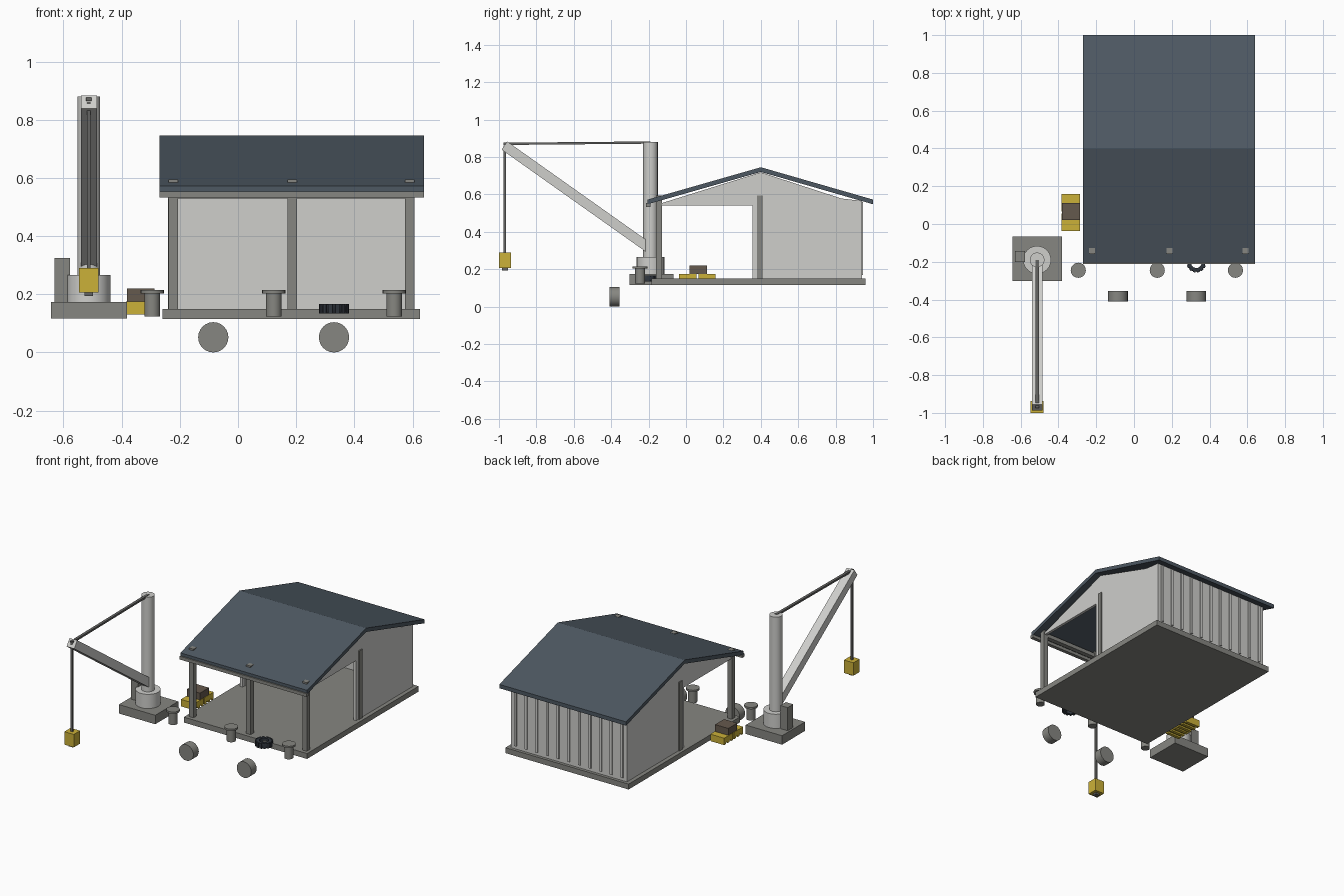
import bpy, bmesh, math
from mathutils import Vector

cube = bpy.data.objects.get("Cube")
if cube:
    bpy.data.objects.remove(cube)


def material(name, rgb):
    m = bpy.data.materials.new(name)
    m.use_nodes = True
    m.diffuse_color = (*rgb, 1)
    m.node_tree.nodes["Principled BSDF"].inputs["Base Color"].default_value = (*rgb, 1)
    return m


CONCRETE = material("concrete grey", (0.24, 0.24, 0.22))
PALE = material("pale grey", (0.62, 0.62, 0.60))
ROOF = material("slate blue", (0.075, 0.098, 0.122))
YELLOW = material("yellow", (0.60, 0.44, 0.04))
BROWN = material("brown", (0.13, 0.10, 0.075))
RUBBER = material("rubber", (0.03, 0.037, 0.048))
CABLE = material("dark grey", (0.13, 0.13, 0.125))


def finish(bm, name, mat):
    bmesh.ops.recalc_face_normals(bm, faces=bm.faces)
    me = bpy.data.meshes.new(name)
    bm.to_mesh(me)
    bm.free()
    me.materials.append(mat)
    ob = bpy.data.objects.new(name, me)
    bpy.context.collection.objects.link(ob)
    return ob


def smooth(ob):
    bpy.ops.object.select_all(action='DESELECT')
    ob.select_set(True)
    bpy.context.view_layer.objects.active = ob
    bpy.ops.object.shade_smooth_by_angle(angle=math.radians(35))


def box(name, mat, xs, ys, zs):
    bm = bmesh.new()
    bmesh.ops.create_cube(bm, size=1)
    for v in bm.verts:
        v.co = [lo + (c + 0.5) * (hi - lo) for c, (lo, hi) in zip(v.co, (xs, ys, zs))]
    return finish(bm, name, mat)


def extrude_x(name, mat, profile, x0, x1):
    """Extrude a (y, z) outline along x."""
    bm = bmesh.new()
    face = bm.faces.new([bm.verts.new((x0, y, z)) for y, z in profile])
    new = bmesh.ops.extrude_face_region(bm, geom=[face])["geom"]
    bmesh.ops.translate(bm, vec=(x1 - x0, 0, 0),
                        verts=[g for g in new if isinstance(g, bmesh.types.BMVert)])
    return finish(bm, name, mat)


def rod(name, mat, a, b, radius, sides=20):
    """Cylinder between two points."""
    a, b = Vector(a), Vector(b)
    bm = bmesh.new()
    bmesh.ops.create_cone(bm, cap_ends=True, segments=sides, radius1=radius,
                          radius2=radius, depth=(b - a).length)
    ob = finish(bm, name, mat)
    ob.rotation_euler = (b - a).to_track_quat('Z', 'Y').to_euler()
    ob.location = (a + b) / 2
    smooth(ob)
    return ob


def beam(name, mat, a, b, wide, deep):
    """Rectangular bar between two points lying in a plane of constant x."""
    a, b = Vector(a), Vector(b)
    d = (b - a).normalized()
    n = Vector((0, -d.z, d.y)) * deep / 2
    outline = [(p.y, p.z) for p in (a + n, b + n, b - n, a - n)]
    return extrude_x(name, mat, outline, a.x - wide / 2, a.x + wide / 2)


# Shed floor and roof
box("floor_slab", CONCRETE, (-0.26, 0.625), (-0.185, 0.96), (0.115, 0.15))
roof = [(-0.205, 0.572), (0.4, 0.745), (1, 0.572)]
extrude_x("roof", ROOF, roof + [(y, z - 0.025) for y, z in reversed(roof)], -0.27, 0.64)
box("front_gutter", CONCRETE, (-0.27, 0.64), (-0.213, -0.19), (0.532, 0.553))
box("front_beam", CONCRETE, (-0.24, 0.606), (-0.16, -0.13), (0.53, 0.555))

# Side walls with an open front bay, and the ribbed back wall
gable = [(0.355, 0.15), (0.94, 0.15), (0.94, 0.565), (0.83, 0.578),
         (0.4, 0.718), (-0.14, 0.55), (-0.14, 0.54), (0.355, 0.54)]
for side, x in (("right", -0.225), ("left", 0.59)):
    extrude_x(side + "_wall", PALE, gable, x - 0.009, x + 0.009)
    box(side + "_middle_post", CONCRETE, (x - 0.016, x + 0.016), (0.38, 0.412), (0.15, 0.595))
box("back_wall", PALE, (-0.234, 0.599), (0.922, 0.94), (0.15, 0.565))
for i in range(11):
    x = -0.2 + i * 0.0765
    box("back_batten", PALE, (x - 0.008, x + 0.008), (0.938, 0.947), (0.17, 0.56))

# Front posts
for x in (-0.223, 0.187, 0.59):
    box("front_post", CONCRETE, (x - 0.016, x + 0.016), (-0.16, -0.128), (0.15, 0.595))

# Mooring posts
for x in (-0.295, 0.123, 0.537):
    rod("bollard_shaft", CONCRETE, (x, -0.245, 0.124), (x, -0.245, 0.205), 0.027)
    rod("bollard_cap", CONCRETE, (x, -0.245, 0.203), (x, -0.245, 0.215), 0.04)

# Drums standing on edge in front
for x in (-0.085, 0.33):
    rod("front_drum", CONCRETE, (x, -0.41, 0.052), (x, -0.355, 0.052), 0.052, 24)

# Tyre lying flat, with tread blocks
TX, TY = 0.33, -0.205
bm = bmesh.new()
section = [(0.028, 0.133), (0.045, 0.133), (0.048, 0.14), (0.048, 0.159),
           (0.045, 0.166), (0.028, 0.166)]
ring = [bm.verts.new((TX + r, TY, z)) for r, z in section]
edges = [bm.edges.new((ring[i], ring[(i + 1) % len(ring)])) for i in range(len(ring))]
bmesh.ops.spin(bm, geom=ring + edges, cent=(TX, TY, 0), axis=(0, 0, 1),
               angle=math.tau, steps=24, use_merge=True)
bmesh.ops.remove_doubles(bm, verts=bm.verts, dist=0.0001)
smooth(finish(bm, "tyre", RUBBER))
for i in range(14):
    a = math.tau * i / 14
    block = box("tyre_tread", RUBBER, (-0.004, 0.004), (-0.007, 0.007), (-0.017, 0.017))
    block.location = (TX + 0.048 * math.cos(a), TY + 0.048 * math.sin(a), 0.15)
    block.rotation_euler.z = a

# Yellow crates on runners with a brown box on top
for y in (-0.037, 0.066):
    box("yellow_crate", YELLOW, (-0.385, -0.285), (y, y + 0.092), (0.14, 0.175))
    for k in range(3):
        r = y + k * 0.036
        box("crate_runner", YELLOW, (-0.385, -0.285), (r, r + 0.02), (0.13, 0.14))
box("brown_box", BROWN, (-0.382, -0.287), (0.02, 0.112), (0.175, 0.22))

# Crane base and column
CX, CY = -0.513, -0.19
box("crane_base", CONCRETE, (-0.643, -0.382), (-0.303, -0.067), (0.116, 0.174))
rod("crane_pedestal", PALE, (CX, CY, 0.174), (CX, CY, 0.266), 0.074, 24)
rod("crane_column", PALE, (CX, CY, 0.26), (CX, CY, 0.88), 0.039)
box("crane_control_box", CONCRETE, (-0.63, -0.577), (-0.2, -0.143), (0.174, 0.324))

# Boom, tie rod, hoist line and hanging load
beam("crane_boom", PALE, (CX, -0.2, 0.315), (CX, -0.971, 0.861), 0.055, 0.053)
beam("crane_tie_rod", CABLE, (CX, -0.19, 0.877), (CX, -0.975, 0.87), 0.018, 0.012)
box("hoist_line", CABLE, (CX - 0.006, CX + 0.006), (-0.975, -0.963), (0.28, 0.86))
box("hanging_load", YELLOW, (CX - 0.034, CX + 0.034), (-1.0, -0.936), (0.206, 0.29))
box("load_hook", CABLE, (CX - 0.015, CX + 0.015), (-0.983, -0.953), (0.194, 0.208))
